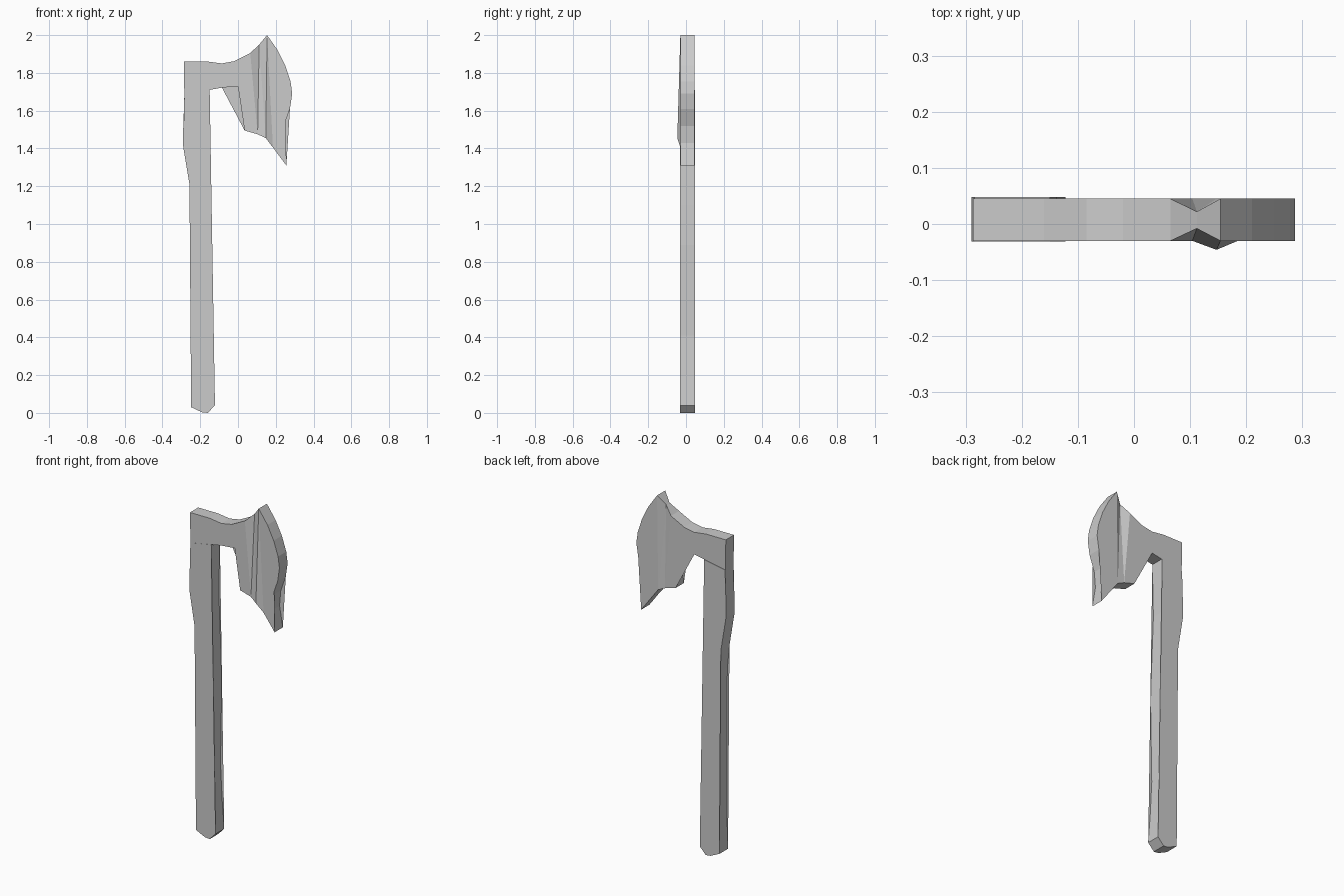
import bpy, bmesh


def extrude_profile(name, pts, front, back, shifts=()):
    """Flat-sided part from an x-z outline; shifts move single outline corners in y."""
    bm = bmesh.new()
    f = [bm.verts.new((x, front, z)) for x, z in pts]
    b = [bm.verts.new((x, back, z)) for x, z in pts]
    caps = [bm.faces.new(f), bm.faces.new(b[::-1])]
    n = len(pts)
    for i in range(n):
        j = (i + 1) % n
        bm.faces.new((f[i], b[i], b[j], f[j]))
    bmesh.ops.triangulate(bm, faces=caps)
    for index, front_y, back_y in shifts:
        f[index].co.y = front_y
        b[index].co.y = back_y
    bmesh.ops.recalc_face_normals(bm, faces=bm.faces)
    mesh = bpy.data.meshes.new(name)
    bm.to_mesh(mesh)
    bm.free()
    obj = bpy.data.objects.new(name, mesh)
    bpy.context.collection.objects.link(obj)
    return obj


# Curved handle with a flared foot
handle = [(-0.284, 1.685), (-0.282, 1.63), (-0.29, 1.50), (-0.29, 1.41),
          (-0.257, 1.21), (-0.244, 1.08), (-0.24, 0.89), (-0.241, 0.20),
          (-0.248, 0.03), (-0.19, 0.003), (-0.16, 0.0), (-0.122, 0.04),
          (-0.135, 0.20), (-0.146, 0.41), (-0.138, 0.89), (-0.145, 1.10),
          (-0.157, 1.40), (-0.15, 1.71)]
extrude_profile("handle", handle, -0.031, 0.048)

# Bearded axe head, with pinched upper edge and a bulge on the lower edge
head = [(-0.287, 1.86), (-0.16, 1.86), (-0.085, 1.85), (-0.02, 1.862),
        (0.065, 1.905), (0.112, 1.95), (0.154, 2.0), (0.21, 1.92),
        (0.25, 1.84), (0.278, 1.755), (0.287, 1.69), (0.275, 1.61),
        (0.243, 1.52), (0.235, 1.43), (0.256, 1.31), (0.185, 1.405),
        (0.147, 1.455), (0.104, 1.475), (0.035, 1.495), (0.06, 1.68),
        (0.04, 1.71), (0.01, 1.73), (-0.085, 1.722), (-0.15, 1.71),
        (-0.284, 1.685)]
extrude_profile("axe_head", head, -0.03, 0.045,
                shifts=[(5, -0.008, 0.022), (16, -0.046, 0.045)])
